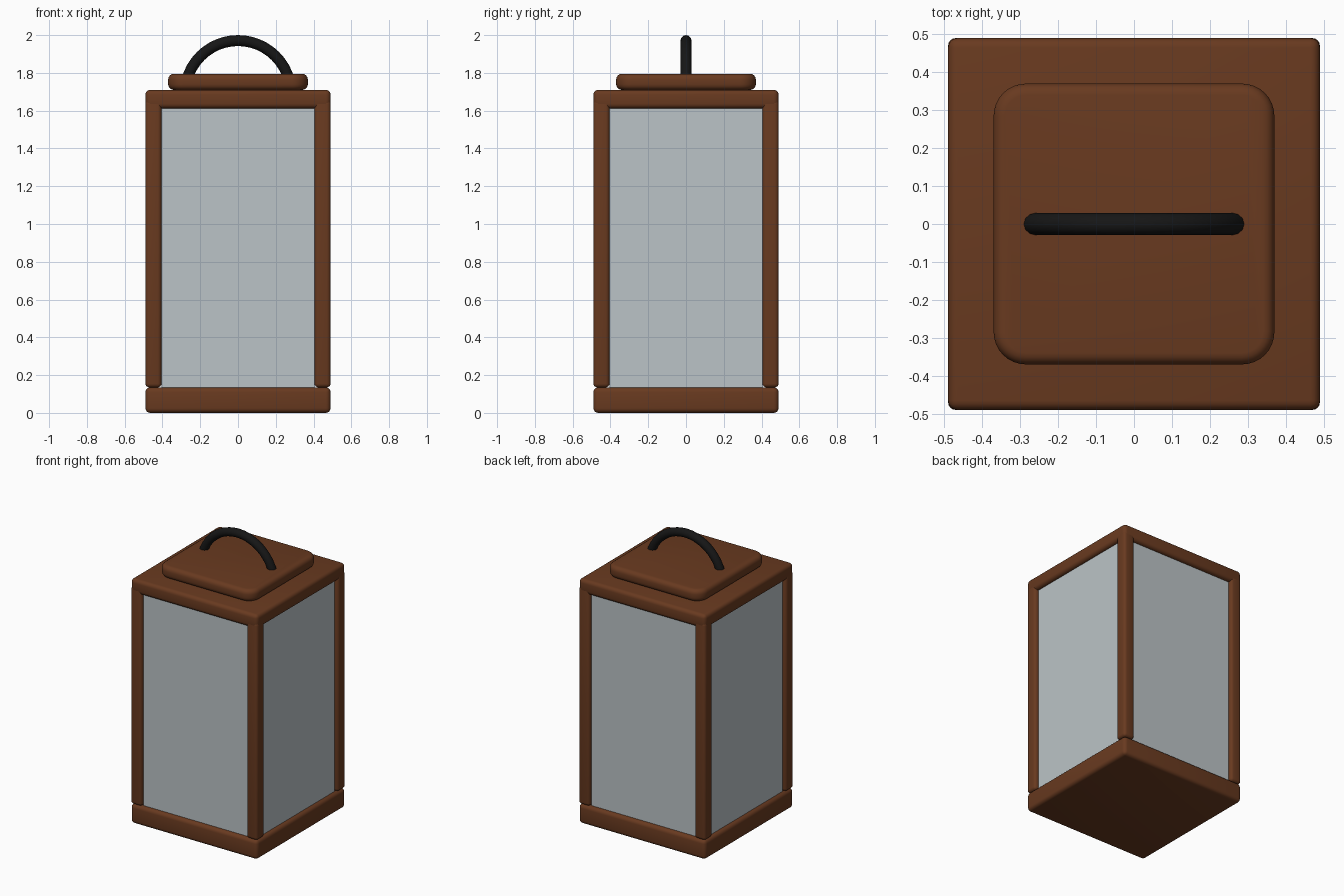
import bpy, bmesh, math

if "Cube" in bpy.data.objects:
    bpy.data.objects.remove(bpy.data.objects["Cube"])


def material(name, rgb):
    m = bpy.data.materials.new(name)
    m.diffuse_color = (*rgb, 1)
    m.use_nodes = True
    m.node_tree.nodes["Principled BSDF"].inputs["Base Color"].default_value = m.diffuse_color
    return m


WOOD = material("brown_wood", (0.14, 0.042, 0.014))
GLASS = material("pale_glass", (0.50, 0.55, 0.57))
IRON = material("black_iron", (0.008, 0.008, 0.008))


def finish(name, bm, mat):
    me = bpy.data.meshes.new(name)
    bm.to_mesh(me)
    bm.free()
    ob = bpy.data.objects.new(name, me)
    bpy.context.collection.objects.link(ob)
    me.materials.append(mat)
    bpy.ops.object.select_all(action='DESELECT')
    ob.select_set(True)
    bpy.context.view_layer.objects.active = ob
    bpy.ops.object.shade_smooth_by_angle(angle=math.radians(35))
    return ob


def box(name, lo, hi, mat, bevel=0.0, corner=0.0):
    """Box between two corners; corner rounds the upright edges, bevel the rest."""
    bm = bmesh.new()
    bmesh.ops.create_cube(bm, size=1)
    for v in bm.verts:
        v.co = [lo[i] if v.co[i] < 0 else hi[i] for i in range(3)]
    if corner:
        upright = [e for e in bm.edges if abs(e.verts[0].co.z - e.verts[1].co.z) > 1e-4]
        bmesh.ops.bevel(bm, geom=upright, offset=corner, segments=8, profile=0.5, affect='EDGES')
    if bevel:
        edges = [e for e in bm.edges if not corner
                 or abs(e.verts[0].co.z - e.verts[1].co.z) < 1e-4]
        bmesh.ops.bevel(bm, geom=edges, offset=bevel, segments=4, profile=0.5, affect='EDGES')
    return finish(name, bm, mat)


W = 0.49       # half width of the body
P = 0.405      # inner face of the posts

# Base, roof slab and raised cap
box("base", (-W, -W, 0), (W, W, 0.135), WOOD, 0.025)
box("roof", (-W, -W, 1.612), (W, W, 1.71), WOOD, 0.025)
box("cap", (-0.37, -0.37, 1.71), (0.37, 0.37, 1.795), WOOD, 0.03, 0.085)

# Four corner posts
for sx in (-1, 1):
    for sy in (-1, 1):
        xs, ys = sorted((sx * P, sx * W)), sorted((sy * P, sy * W))
        box("corner_post", (xs[0], ys[0], 0.135), (xs[1], ys[1], 1.655), WOOD, 0.02)

# Four glass panes, set back slightly from the post faces
for s in (-1, 1):
    a, b = sorted((s * 0.445, s * 0.463))
    box("glass_pane_y", (-P, a, 0.135), (P, b, 1.62), GLASS)
    box("glass_pane_x", (a, -P, 0.135), (b, P, 1.62), GLASS)

# Carrying handle: half ring with its ends sunk into the roof
R, r, ZC, N, SIDES = 0.28, 0.029, 1.691, 24, 12
bm = bmesh.new()
rings = []
for i in range(N + 1):
    t = math.pi * i / N
    rings.append([bm.verts.new(((R + r * math.cos(u)) * math.cos(t), r * math.sin(u),
                                ZC + (R + r * math.cos(u)) * math.sin(t)))
                  for u in (2 * math.pi * k / SIDES for k in range(SIDES))])
for p, q in zip(rings, rings[1:]):
    for k in range(SIDES):
        n = (k + 1) % SIDES
        bm.faces.new((p[k], p[n], q[n], q[k]))
bm.faces.new(rings[0])
bm.faces.new(rings[-1])
bmesh.ops.recalc_face_normals(bm, faces=bm.faces)
finish("handle", bm, IRON)
